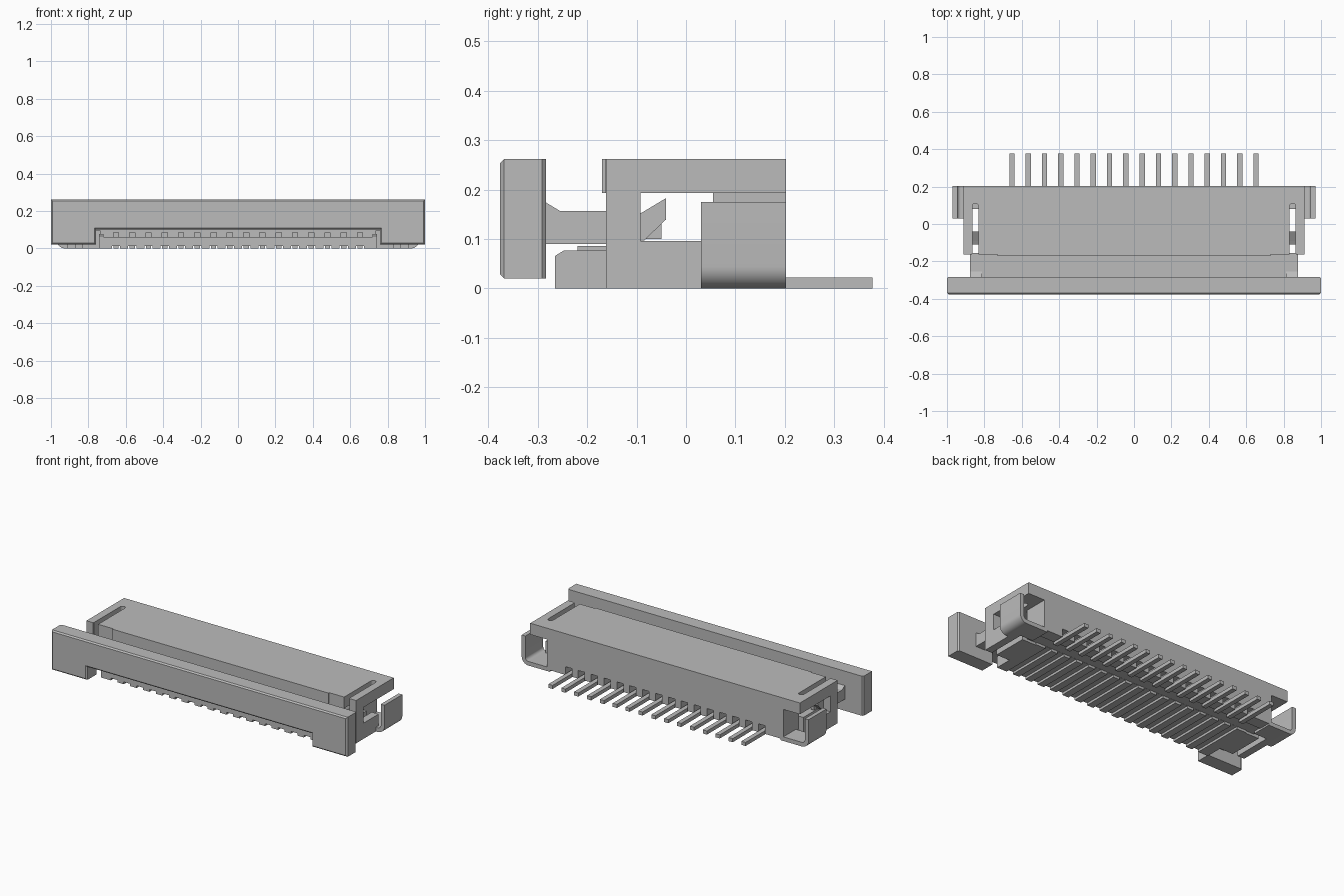
import bpy, bmesh, math
from mathutils import Vector

cube = bpy.data.objects.get("Cube")
if cube:
    bpy.data.objects.remove(cube)

grey = bpy.data.materials.new("mid_grey")
grey.use_nodes = True
COL = (0.5, 0.5, 0.5, 1)
grey.diffuse_color = COL
grey.node_tree.nodes["Principled BSDF"].inputs["Base Color"].default_value = COL

PINS = [(i - 7.5) * 0.087 for i in range(16)]


def prism(name, pts, axis, lo, hi, bevel=None, smooth=False):
    """Extrude a 2D profile along an axis: x -> (y,z), y -> (x,z), z -> (x,y)."""
    def place(p, t):
        return {"x": (t, p[0], p[1]), "y": (p[0], t, p[1]), "z": (p[0], p[1], t)}[axis]
    bm = bmesh.new()
    a = [bm.verts.new(place(p, lo)) for p in pts]
    b = [bm.verts.new(place(p, hi)) for p in pts]
    bm.faces.new(a)
    bm.faces.new(b[::-1])
    for i in range(len(pts)):
        j = (i + 1) % len(pts)
        bm.faces.new((a[j], a[i], b[i], b[j]))
    bmesh.ops.recalc_face_normals(bm, faces=bm.faces)
    if bevel:
        edges = [e for e in bm.edges if bevel(e.verts[0].co, e.verts[1].co)]
        bmesh.ops.bevel(bm, geom=edges, offset=0.008, segments=1, affect="EDGES")
    me = bpy.data.meshes.new(name)
    bm.to_mesh(me)
    bm.free()
    me.materials.append(grey)
    ob = bpy.data.objects.new(name, me)
    bpy.context.collection.objects.link(ob)
    if smooth:
        bpy.ops.object.select_all(action="DESELECT")
        ob.select_set(True)
        bpy.context.view_layer.objects.active = ob
        bpy.ops.object.shade_smooth_by_angle(angle=math.radians(35))
    return ob


def box(name, x0, x1, y0, y1, z0, z1):
    return prism(name, [(x0, y0), (x1, y0), (x1, y1), (x0, y1)], "z", z0, z1)


def comb(half, bottom, top, slot, slot_top):
    """Cross-section with a slot in the underside at every pin."""
    pts = [(-half, top), (-half, bottom)]
    for x in PINS:
        pts += [(x - slot, bottom), (x - slot, slot_top), (x + slot, slot_top), (x + slot, bottom)]
    return pts + [(half, bottom), (half, top)]


# Housing roof with a round-ended slot at each side and a front lip
right = [(0.73, -0.17), (0.73, -0.163), (0.832, -0.163)]
right += [(0.848 - 0.016 * math.cos(a), 0.095 + 0.016 * math.sin(a))
          for a in [i * math.pi / 8 for i in range(9)]]
right += [(0.864, -0.158), (0.912, -0.158), (0.912, 0.202)]
left = [(-x, y) for x, y in reversed(right)]
prism("housing_roof", right + left, "z", 0.193, 0.262)

# Back wall with pin notches, closed in front of them
prism("back_wall", comb(0.8, 0.01, 0.193, 0.022, 0.06), "y", 0.13, 0.202)
box("inner_back_wall", -0.8, 0.8, 0.055, 0.13, 0.015, 0.193)

# Floor with shallow grooves underneath and a stepped front tongue
prism("floor", comb(0.74, 0.0, 0.06, 0.022, 0.014), "y", -0.265, 0.06)

# Slider bar with the wide opening below
bar = [(-1, 0.02), (-0.76, 0.02), (-0.76, 0.1), (0.76, 0.1),
       (0.76, 0.02), (1, 0.02), (1, 0.262), (-1, 0.262)]


def bar_edges(p, q):
    front = p.y < -0.37 and q.y < -0.37
    rear_ends = min(p.y, q.y) > -0.3 and abs(p.x) > 0.99 and abs(p.x - q.x) < 0.01
    return front or rear_ends


prism("slider_bar", bar, "y", -0.376, -0.283, bevel=bar_edges)
box("slider_tongue", -0.812, 0.812, -0.285, -0.1, 0.1, 0.155)

# Parts that repeat on both sides
for side, s in (("left", 1), ("right", -1)):
    def sbox(name, x0, x1, *rest):
        return box(f"{side}_{name}", s * x0, s * x1, *rest)

    def sprof(name, pts, x0, x1):
        return prism(f"{side}_{name}", pts, "x", s * x0, s * x1)

    # Side walls and lower blocks, leaving the slot open between them
    sbox("front_post", 0.866, 0.912, -0.162, -0.092, 0.025, 0.262)
    sbox("outer_rail", 0.866, 0.912, -0.162, 0.055, 0.025, 0.096)
    sbox("front_foot", 0.866, 0.912, -0.162, 0.03, 0.0, 0.025)
    sbox("inner_block", 0.735, 0.832, -0.162, 0.055, 0.0, 0.096)
    sprof("floor_cheek", [(-0.265, 0), (-0.265, 0.066), (-0.247, 0.077),
                          (-0.15, 0.077), (-0.15, 0)], 0.72, 0.742)

    # Slider arm with a hooked end
    sprof("slider_arm", [(-0.285, 0.09), (-0.156, 0.09), (-0.156, 0.157),
                         (-0.255, 0.157), (-0.285, 0.175)], 0.813, 0.876)
    sbox("arm_link", 0.812, 0.832, -0.16, -0.05, 0.1, 0.15)
    sprof("arm_hook", [(-0.11, 0.097), (-0.085, 0.097), (-0.04, 0.14),
                       (-0.04, 0.183), (-0.092, 0.152), (-0.11, 0.142)], 0.825, 0.864)

    # Solder clip bent around the lower corner
    arc = [i * math.pi / 16 for i in range(9)]
    outer = [(0.925 + 0.045 * math.cos(a), 0.045 - 0.045 * math.sin(a)) for a in arc]
    inner = [(0.925 + 0.02 * math.cos(a), 0.045 - 0.02 * math.sin(a)) for a in reversed(arc)]
    prof = [(0.97, 0.175)] + outer + [(0.866, 0), (0.866, 0.025)] + inner + [(0.945, 0.175)]
    prism(f"{side}_solder_clip", [(s * x, z) for x, z in prof], "y", 0.03, 0.202, smooth=True)
    sbox("clip_base", 0.78, 0.87, 0.08, 0.202, 0.0, 0.025)

# Pins: solder tails at the back, contact beams in the cable slot
for i, x in enumerate(PINS, 1):
    box(f"solder_tail_{i}", x - 0.014, x + 0.014, 0.12, 0.377, 0.0, 0.022)
    box(f"contact_beam_{i}", x - 0.017, x + 0.017, -0.22, 0.06, 0.055, 0.086)
